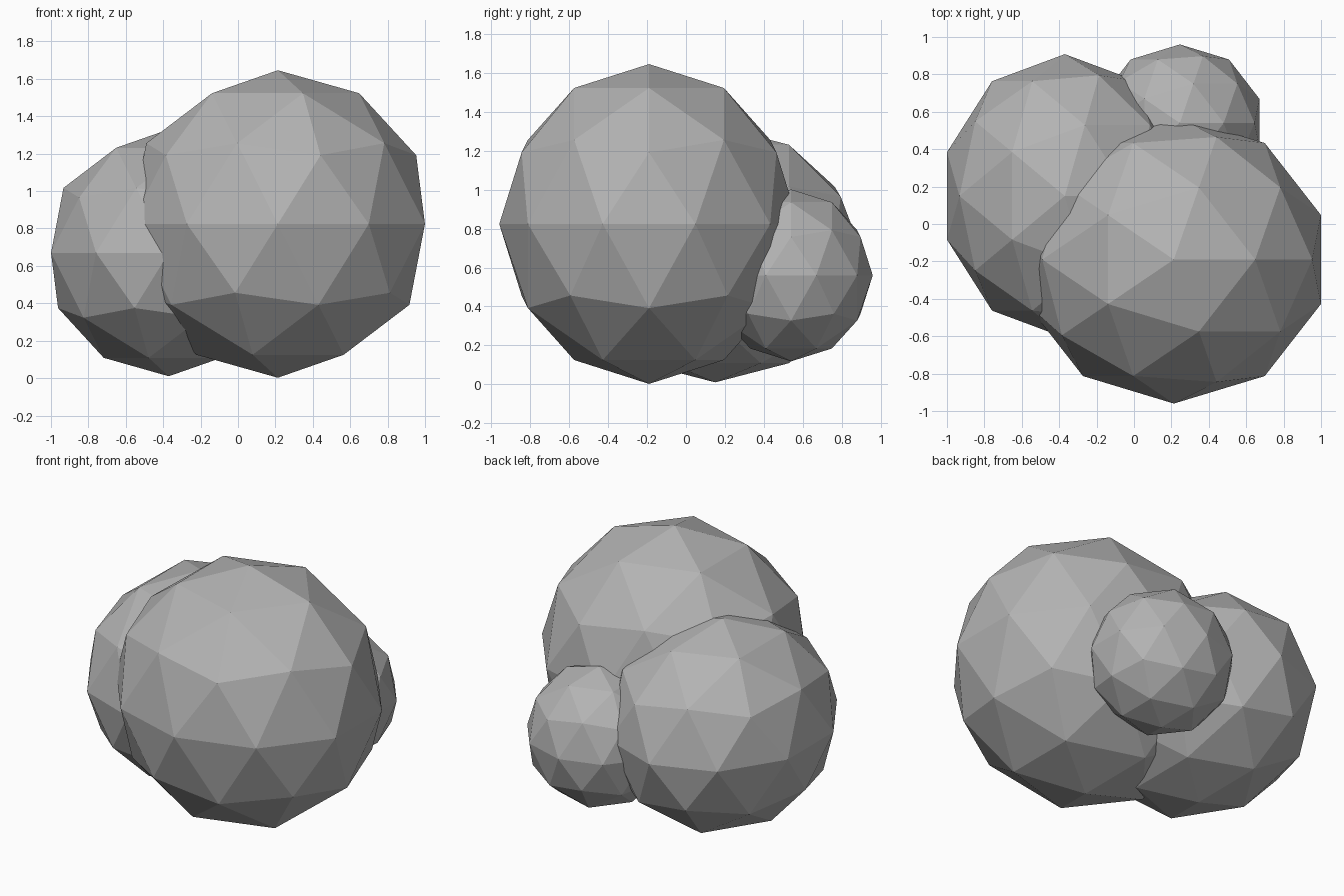
import bpy

if "Cube" in bpy.data.objects:
    bpy.data.objects.remove(bpy.data.objects["Cube"])

# Dark grey stone
stone = bpy.data.materials.new("stone")
stone.diffuse_color = (0.45, 0.45, 0.45, 1)
stone.use_nodes = True
stone.node_tree.nodes["Principled BSDF"].inputs["Base Color"].default_value = stone.diffuse_color


def boulder(name, centre, radii):
    """Flat-shaded low-poly rock: a stretched icosphere."""
    bpy.ops.mesh.primitive_ico_sphere_add(subdivisions=2, radius=1, location=centre)
    rock = bpy.context.object
    rock.name = name
    rock.scale = radii
    bpy.ops.object.transform_apply(location=False, rotation=False, scale=True)
    bpy.ops.object.shade_flat()
    rock.data.materials.append(stone)
    return rock


# Three overlapping rocks forming the cluster
boulder("large_rock", (0.213, -0.19, 0.824), (0.827, 0.77, 0.822))
boulder("medium_rock", (-0.37, 0.15, 0.67), (0.662, 0.758, 0.66))
boulder("small_rock", (0.245, 0.54, 0.56), (0.447, 0.42, 0.442))
